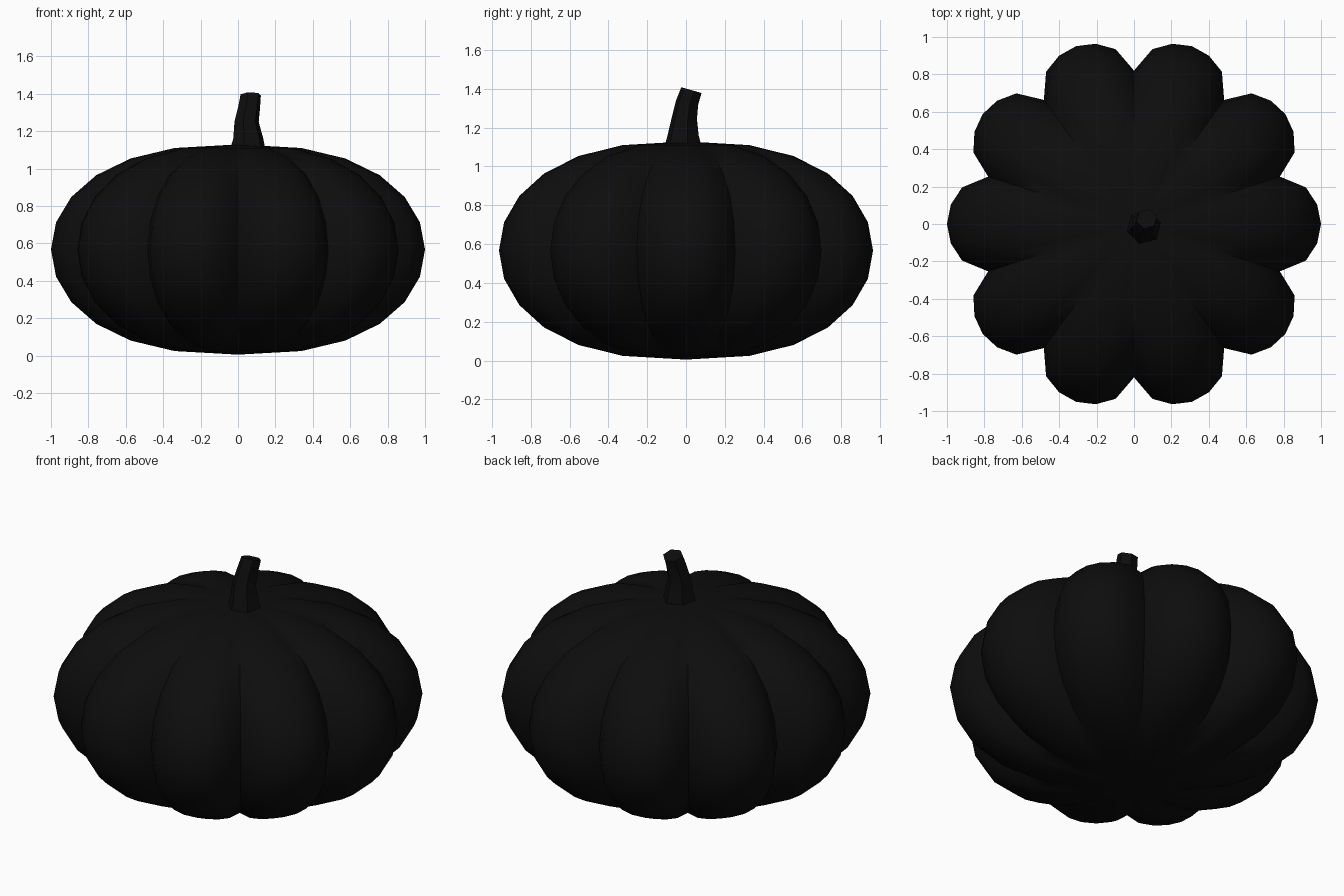
import bpy, bmesh
from math import sin, cos, pi, radians
from mathutils import Vector, Matrix

if "Cube" in bpy.data.objects:
    bpy.data.objects.remove(bpy.data.objects["Cube"])

black = bpy.data.materials.new("black")
black.diffuse_color = (0.004, 0.004, 0.004, 1)
black.use_nodes = True
black.node_tree.nodes["Principled BSDF"].inputs["Base Color"].default_value = black.diffuse_color


def loft(name, rings, bottom=None, top=None):
    """Skin a stack of closed rings; each end is a pole point or a flat cap."""
    bm = bmesh.new()
    loops = [[bm.verts.new(p) for p in ring] for ring in rings]
    n = len(loops[0])
    for a, b in zip(loops, loops[1:]):
        for i in range(n):
            j = (i + 1) % n
            bm.faces.new((a[i], a[j], b[j], b[i]))
    for loop, pole in ((loops[0], bottom), (loops[-1], top)):
        if pole is None:
            bm.faces.new(loop)
        else:
            tip = bm.verts.new(pole)
            for i in range(n):
                bm.faces.new((loop[i], loop[(i + 1) % n], tip))
    bmesh.ops.recalc_face_normals(bm, faces=bm.faces)
    mesh = bpy.data.meshes.new(name)
    bm.to_mesh(mesh)
    bm.free()
    obj = bpy.data.objects.new(name, mesh)
    bpy.context.collection.objects.link(obj)
    mesh.materials.append(black)
    bpy.ops.object.select_all(action='DESELECT')
    obj.select_set(True)
    bpy.context.view_layer.objects.active = obj
    bpy.ops.object.shade_smooth_by_angle(angle=radians(50))
    return obj


# Ribbed body: ten lobes of six segments, slightly boxy flattened sphere
LOBE = [1.0, 0.985, 0.94, 0.82, 0.94, 0.985]
MID, HALF = 0.567, 0.562
body_rings = []
for k in range(1, 12):
    t = pi * k / 12
    r, z = sin(t) ** 0.8, MID - HALF * cos(t)
    body_rings.append([(r * LOBE[i % 6] * cos(i * pi / 30),
                        r * LOBE[i % 6] * sin(i * pi / 30), z) for i in range(60)])
loft("pumpkin_body", body_rings, (0, 0, MID - HALF), (0, 0, MID + HALF))

# Crooked six-sided stem: centre, radius, tilt towards the back
STEM = [((0.05, -0.015, 1.08), 0.105, 0),
        ((0.055, -0.015, 1.16), 0.083, 0),
        ((0.046, -0.008, 1.25), 0.067, -5),
        ((0.06, 0.006, 1.33), 0.06, -12),
        ((0.068, 0.028, 1.393), 0.056, -16)]
stem_rings = []
for centre, r, tilt in STEM:
    rot = Matrix.Rotation(radians(tilt), 3, 'X')
    stem_rings.append([Vector(centre) + rot @ Vector((r * cos(a), r * sin(a), 0))
                       for a in (i * pi / 3 + radians(15) for i in range(6))])
loft("stem", stem_rings)
